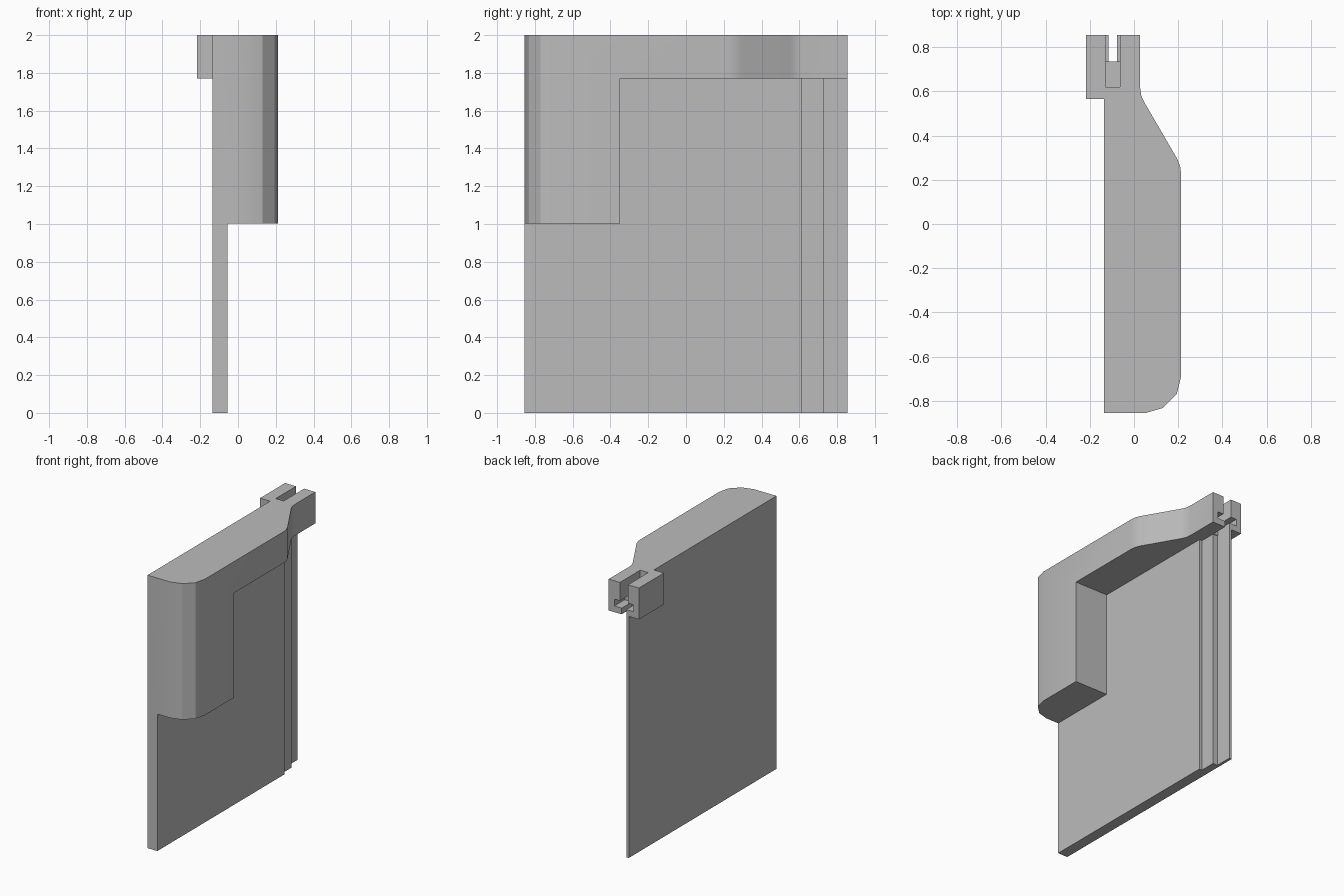
import bpy, bmesh
from math import radians

cube = bpy.data.objects.get("Cube")
if cube:
    bpy.data.objects.remove(cube, do_unlink=True)

grey = bpy.data.materials.new("plain grey")
grey.use_nodes = True
colour = (0.5, 0.5, 0.5, 1)
grey.diffuse_color = colour
grey.node_tree.nodes["Principled BSDF"].inputs["Base Color"].default_value = colour


def prism(name, outline, z0, z1):
    """Extrude a plan outline from z0 up to z1."""
    bm = bmesh.new()
    face = bm.faces.new([bm.verts.new((x, y, z0)) for x, y in outline])
    top = bmesh.ops.extrude_face_region(bm, geom=[face])["geom"]
    verts = [v for v in top if isinstance(v, bmesh.types.BMVert)]
    bmesh.ops.translate(bm, vec=(0, 0, z1 - z0), verts=verts)
    bmesh.ops.recalc_face_normals(bm, faces=bm.faces)
    mesh = bpy.data.meshes.new(name)
    bm.to_mesh(mesh)
    bm.free()
    mesh.materials.append(grey)
    obj = bpy.data.objects.new(name, mesh)
    bpy.context.collection.objects.link(obj)
    return obj


def cut(target, name, x0, x1, y0, y1, z0, z1):
    """Remove a box-shaped volume from the target."""
    tool = prism(name, [(x0, y0), (x1, y0), (x1, y1), (x0, y1)], z0, z1)
    tool.hide_render = True
    mod = target.modifiers.new(name, "BOOLEAN")
    mod.operation = "DIFFERENCE"
    mod.solver = "EXACT"
    mod.object = tool
    bpy.context.view_layer.objects.active = target
    bpy.ops.object.modifier_apply(modifier=name)
    bpy.data.objects.remove(tool, do_unlink=True)


# Full plan outline: flat back, rounded front corner, sloped neck, clip block
BACK, SKIN, CLIP_Z, END = -0.135, -0.055, 1.77, 0.855
outline = [
    (BACK, -END), (0.05, -END), (0.13, -0.832), (0.193, -0.77), (0.213, -0.69),
    (0.213, 0.22), (0.21, 0.255), (0.197, 0.292), (0.045, 0.553),
    (0.033, 0.58), (0.028, 0.615), (0.028, END),
    (-0.217, END), (-0.217, 0.565), (BACK, 0.565),
]
body = prism("hooded_panel", outline, 0, 2)

# Thin lower panel, and the recess behind the hood's front leg
cut(body, "lower_recess", SKIN, 1, -2, 2, -1, 1.003)
cut(body, "upper_recess", SKIN, 1, -0.35, 2, -1, CLIP_Z)
cut(body, "under_clip", -1, BACK, -2, 2, -1, CLIP_Z)

# Stepped rear edge of the panel
cut(body, "first_step", -0.077, 1, 0.615, 2, -1, CLIP_Z)
cut(body, "second_step", -0.115, 1, 0.73, 2, -1, CLIP_Z)

# Slots in the clip: open top, wide cross slot, narrow bottom
cut(body, "top_slot", -0.128, -0.063, 0.62, 2, 1.84, 3)
cut(body, "cross_slot", -0.175, -0.017, 0.735, 2, 1.815, 1.865)
cut(body, "bottom_slot", -0.115, -0.077, 0.735, 2, 1.7, 1.85)

bpy.ops.object.select_all(action="DESELECT")
body.select_set(True)
bpy.context.view_layer.objects.active = body
bpy.ops.object.shade_smooth_by_angle(angle=radians(25))
